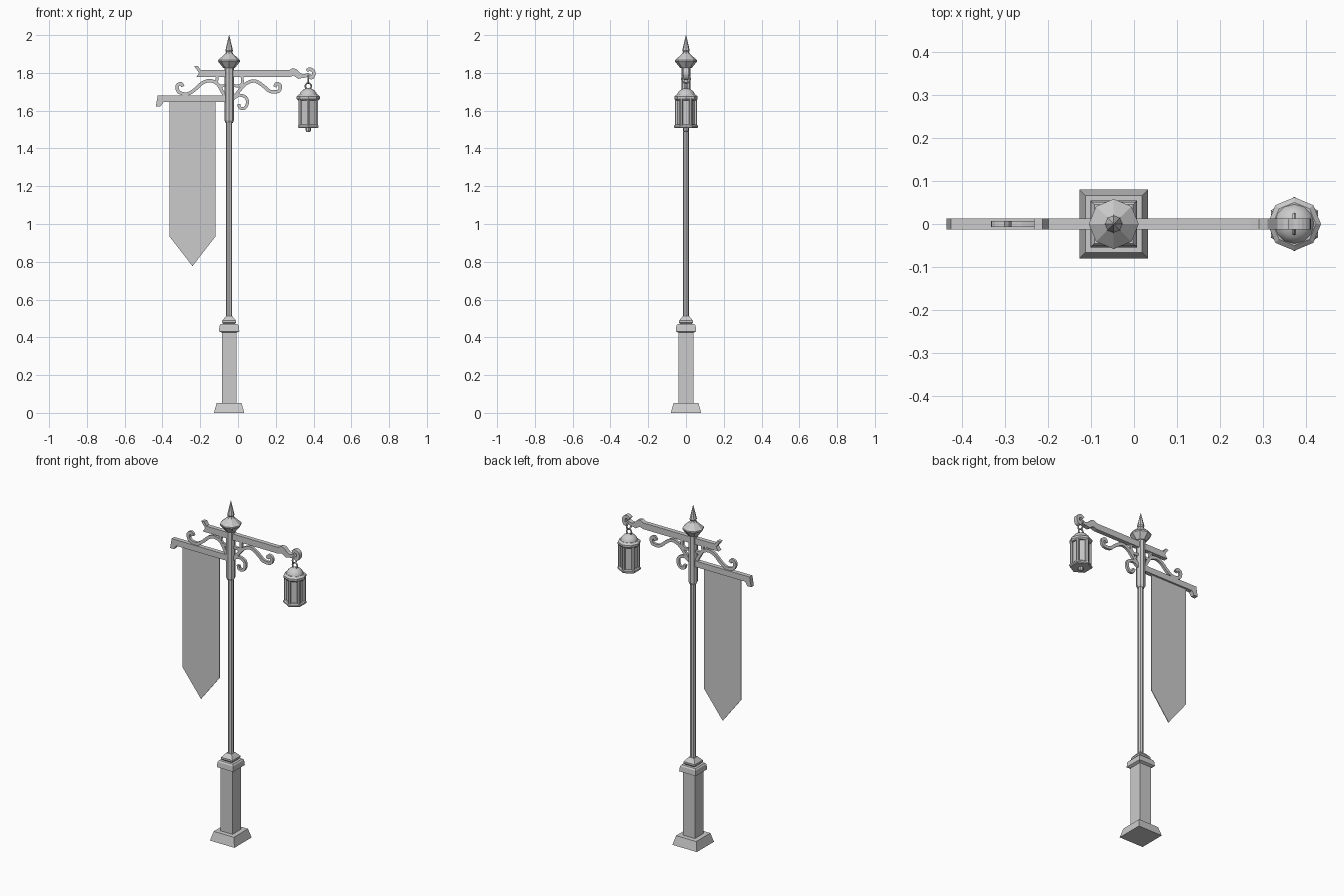
import bpy, bmesh, math
from mathutils import Vector

cube = bpy.data.objects.get("Cube")
if cube:
    bpy.data.objects.remove(cube, do_unlink=True)

grey = bpy.data.materials.new("plain grey")
grey.use_nodes = True
grey.diffuse_color = (0.6, 0.6, 0.6, 1)
grey.node_tree.nodes["Principled BSDF"].inputs["Base Color"].default_value = (0.6, 0.6, 0.6, 1)

POLE_X = -0.047
LAMP_X = 0.372


def finish(bm, name, smooth=False):
    bmesh.ops.recalc_face_normals(bm, faces=bm.faces)
    mesh = bpy.data.meshes.new(name)
    bm.to_mesh(mesh)
    bm.free()
    mesh.materials.append(grey)
    obj = bpy.data.objects.new(name, mesh)
    bpy.context.collection.objects.link(obj)
    if smooth:
        bpy.ops.object.select_all(action="DESELECT")
        obj.select_set(True)
        bpy.context.view_layer.objects.active = obj
        bpy.ops.object.shade_smooth_by_angle(angle=math.radians(50))
    return obj


def lathe(name, profile, sides, x, y=0, turn=0, smooth=False):
    """Turn a (radius, height) profile; four sides means radius is half the width."""
    bm = bmesh.new()
    grow = 1
    if sides == 4:
        turn, grow = math.pi / 4, math.sqrt(2)
    rings = []
    for r, z in profile:
        rings.append([bm.verts.new((x + r * grow * math.cos(turn + math.tau * i / sides),
                                    y + r * grow * math.sin(turn + math.tau * i / sides), z))
                      for i in range(sides)])
    for a, b in zip(rings, rings[1:]):
        for i in range(sides):
            j = (i + 1) % sides
            bm.faces.new((a[i], a[j], b[j], b[i]))
    bm.faces.new(rings[0])
    bm.faces.new(rings[-1])
    return finish(bm, name, smooth)


def plate(name, outline, half):
    """Extrude an (x, z) outline along y."""
    bm = bmesh.new()
    face = bm.faces.new([bm.verts.new((x, -half, z)) for x, z in outline])
    new = bmesh.ops.extrude_face_region(bm, geom=[face])["geom"]
    bmesh.ops.translate(bm, vec=(0, 2 * half, 0),
                        verts=[v for v in new if isinstance(v, bmesh.types.BMVert)])
    return finish(bm, name)


def ribbon(name, points, width, half, steps=3):
    """Flat iron bar swept through smoothed (x, z) points."""
    p = [Vector(q) for q in points]
    p = [2 * p[0] - p[1]] + p + [2 * p[-1] - p[-2]]
    path = []
    for a, b, c, d in zip(p, p[1:], p[2:], p[3:]):
        for k in range(steps):
            t = k / steps
            path.append(0.5 * (2 * b + (c - a) * t + (2 * a - 5 * b + 4 * c - d) * t * t
                               + (3 * b - a - 3 * c + d) * t ** 3))
    path.append(p[-2])
    bm = bmesh.new()
    rings = []
    for i, c in enumerate(path):
        d = (path[min(i + 1, len(path) - 1)] - path[max(i - 1, 0)]).normalized()
        n = Vector((-d.y, d.x)) * width / 2
        rings.append([bm.verts.new((c.x + s * n.x, y, c.y + s * n.y))
                      for s, y in ((1, -half), (1, half), (-1, half), (-1, -half))])
    for a, b in zip(rings, rings[1:]):
        for i in range(4):
            j = (i + 1) % 4
            bm.faces.new((a[i], a[j], b[j], b[i]))
    bm.faces.new(rings[0])
    bm.faces.new(rings[-1])
    return finish(bm, name)


def link(name, z, major, turn):
    bpy.ops.mesh.primitive_torus_add(location=(LAMP_X, 0, z), rotation=(math.pi / 2, 0, turn),
                                     major_radius=major, minor_radius=0.0045,
                                     major_segments=12, minor_segments=6)
    obj = bpy.context.object
    obj.name = name
    obj.data.materials.append(grey)


# Square pedestal
lathe("base_plinth", [(0.08, 0), (0.066, 0.053)], 4, POLE_X)
lathe("pedestal_shaft", [(0.039, 0.05), (0.039, 0.435)], 4, POLE_X)
lathe("pedestal_cap", [(0.04, 0.425), (0.054, 0.432), (0.051, 0.462), (0.045, 0.47)], 4, POLE_X)
lathe("pole_foot", [(0.026, 0.465), (0.037, 0.478), (0.037, 0.488), (0.017, 0.512)], 4, POLE_X)

# Pole, sleeve and finial
lathe("pole", [(0.016, 0.5), (0.016, 1.56)], 8, POLE_X)
lathe("pole_sleeve", [(0.019, 1.535), (0.025, 1.548), (0.025, 1.835)], 8, POLE_X)
lathe("finial_bulb", [(0.03, 1.825), (0.058, 1.86), (0.058, 1.868), (0.022, 1.9), (0.015, 1.912)],
      8, POLE_X)
lathe("finial_spike", [(0.013, 1.905), (0.02, 1.918), (0.015, 1.94), (0.001, 2)], 8, POLE_X)

# Upper arm with a curled hook
plate("upper_arm", [(-0.232, 1.835), (-0.212, 1.837), (-0.198, 1.814), (0.27, 1.814), (0.29, 1.825),
                    (0.31, 1.82), (0.335, 1.795), (0.345, 1.775), (0.32, 1.768), (0.295, 1.785),
                    (0.27, 1.777), (-0.222, 1.777), (-0.206, 1.8)], 0.0128)
ribbon("arm_hook", [(0.325, 1.79), (0.35, 1.783), (0.372, 1.79), (0.388, 1.773), (0.4, 1.79),
                    (0.398, 1.81), (0.38, 1.82), (0.364, 1.811)], 0.019, 0.0128)

# Lower arm and banner
plate("banner_arm", [(-0.425, 1.68), (POLE_X, 1.68), (POLE_X, 1.645), (-0.395, 1.645),
                     (-0.41, 1.622), (-0.435, 1.622)], 0.0128)
plate("banner", [(-0.362, 1.65), (-0.12, 1.65), (-0.12, 0.933), (-0.241, 0.777), (-0.362, 0.933)], 0.002)

# Scrollwork brackets
ribbon("left_scroll", [(-0.292, 1.728), (-0.302, 1.744), (-0.322, 1.732), (-0.314, 1.699),
                       (-0.27, 1.688), (-0.23, 1.71), (-0.19, 1.746), (-0.15, 1.759),
                       (-0.112, 1.745), (-0.088, 1.71), (-0.07, 1.675)], 0.018, 0.0075)
ribbon("left_curl", [(-0.11, 1.778), (-0.112, 1.745), (-0.094, 1.73), (-0.065, 1.735)], 0.015, 0.0075)
ribbon("right_scroll", [(0.195, 1.726), (0.205, 1.744), (0.224, 1.732), (0.215, 1.703),
                        (0.17, 1.702), (0.135, 1.73), (0.09, 1.757), (0.045, 1.745),
                        (0.01, 1.71), (-0.025, 1.665)], 0.018, 0.0075)
ribbon("right_curl", [(0.022, 1.778), (0.022, 1.745), (0.002, 1.73), (-0.03, 1.735)], 0.015, 0.0075)
ribbon("lower_curl", [(-0.03, 1.66), (0.005, 1.682), (0.042, 1.67), (0.05, 1.64), (0.035, 1.613),
                      (0.01, 1.615), (0.004, 1.635)], 0.016, 0.0075)

# Chain
link("chain_ring", 1.767, 0.022, math.pi / 2)
link("chain_link", 1.73, 0.016, 0)

# Lantern
lathe("lantern_roof", [(0.055, 1.655), (0.062, 1.663), (0.062, 1.675), (0.05, 1.685)], 8, LAMP_X)
lathe("lantern_dome", [(0.047, 1.68), (0.043, 1.696), (0.031, 1.709), (0.014, 1.717), (0.002, 1.719)],
      12, LAMP_X, smooth=True)
lathe("lantern_pane", [(0.048, 1.515), (0.048, 1.665)], 6, LAMP_X, turn=math.pi / 6)
lathe("lantern_floor", [(0.058, 1.507), (0.063, 1.512), (0.063, 1.52), (0.056, 1.526)],
      6, LAMP_X, turn=math.pi / 6)
lathe("lantern_nub", [(0.01, 1.488), (0.014, 1.495), (0.014, 1.512)], 8, LAMP_X)
for i in range(6):
    a = math.pi / 6 + i * math.pi / 3
    lathe("lantern_post", [(0.009, 1.515), (0.009, 1.665)], 6,
          LAMP_X + 0.05 * math.cos(a), 0.05 * math.sin(a), turn=math.pi / 6)
